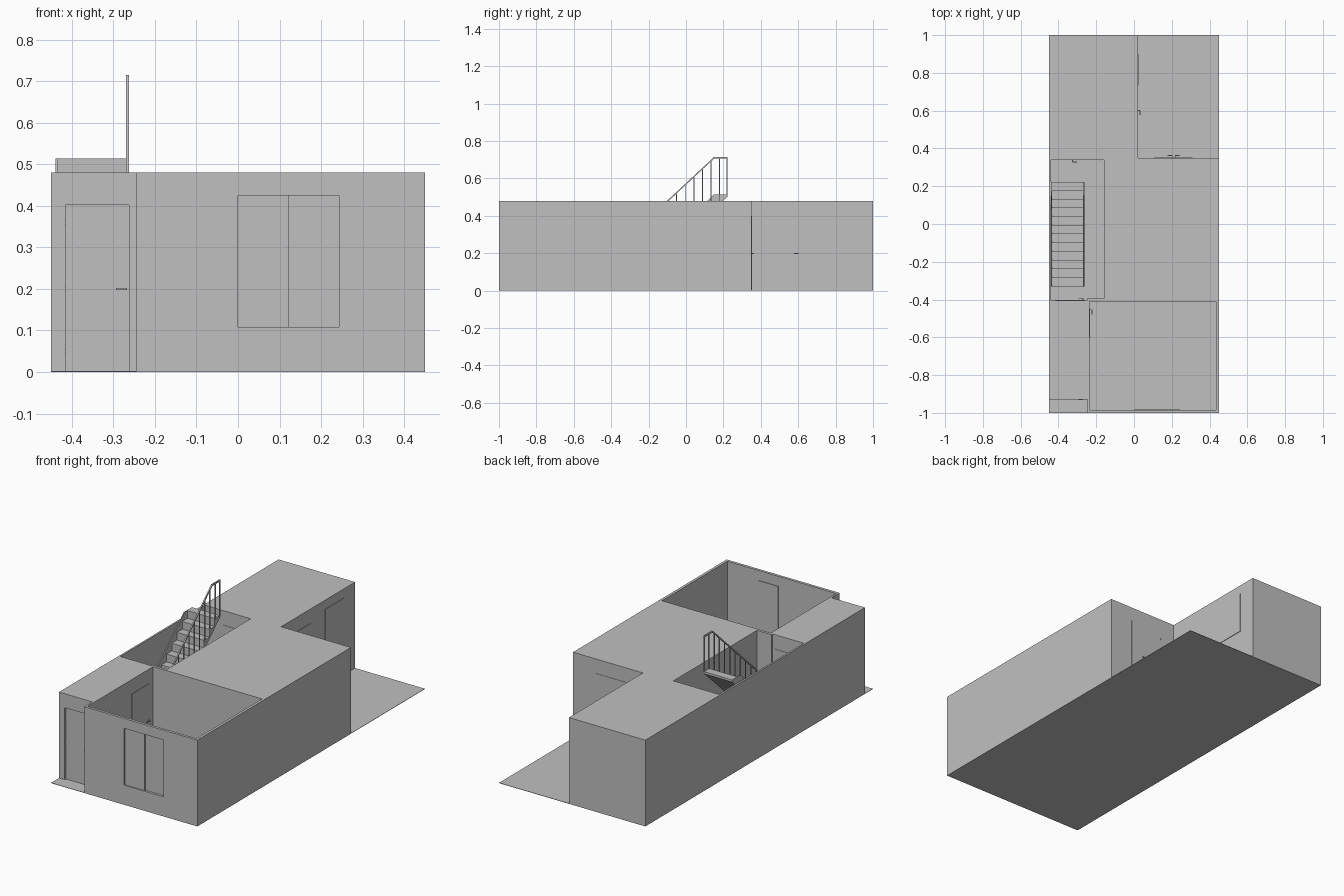
import bpy, bmesh, math
from mathutils import Matrix, Vector

if "Cube" in bpy.data.objects:
    bpy.data.objects.remove(bpy.data.objects["Cube"])

grey = bpy.data.materials.new("plain grey")
grey.use_nodes = True
grey.diffuse_color = (0.53, 0.53, 0.53, 1)
grey.node_tree.nodes["Principled BSDF"].inputs["Base Color"].default_value = (0.53, 0.53, 0.53, 1)

ROOF, FLOOR = 0.48, 0.002


def finish(name, bm):
    bmesh.ops.recalc_face_normals(bm, faces=bm.faces)
    mesh = bpy.data.meshes.new(name)
    bm.to_mesh(mesh)
    bm.free()
    mesh.materials.append(grey)
    ob = bpy.data.objects.new(name, mesh)
    bpy.context.collection.objects.link(ob)
    return ob


def add_box(bm, x, y, z):
    """Box between the (low, high) pairs x, y, z."""
    spans = (x, y, z)
    size = Matrix.Diagonal([b - a for a, b in spans] + [1])
    mid = Matrix.Translation([(a + b) / 2 for a, b in spans])
    bmesh.ops.create_cube(bm, size=1, matrix=mid @ size)


def box(name, x, y, z):
    bm = bmesh.new()
    add_box(bm, x, y, z)
    return finish(name, bm)


def side_profile(name, points, x0, x1):
    """Outline in y, z pushed from x0 to x1."""
    bm = bmesh.new()
    face = bm.faces.new([bm.verts.new((x0, y, z)) for y, z in points])
    out = bmesh.ops.extrude_face_region(bm, geom=[face])["geom"]
    bmesh.ops.translate(bm, vec=(x1 - x0, 0, 0),
                        verts=[v for v in out if isinstance(v, bmesh.types.BMVert)])
    return finish(name, bm)


def cut(target, x, y, z):
    cutter = box("cutter", x, y, z)
    cutter.hide_render = True
    mod = target.modifiers.new("cut", 'BOOLEAN')
    mod.operation, mod.solver, mod.object = 'DIFFERENCE', 'EXACT', cutter
    bpy.context.view_layer.objects.active = target
    bpy.ops.object.modifier_apply(modifier=mod.name)
    bpy.data.objects.remove(cutter)


# Ground plate and main block
box("ground", (-0.45, 0.45), (-1, 1), (0, FLOOR))
house = box("house_walls", (-0.45, 0.45), (-1, 1), (FLOOR / 2, ROOF))

# Open spaces: patio, porch, front room, stairwell
deep = (-0.1, 1)
cut(house, (0.02, 1), (0.35, 2), deep)
cut(house, (-1, -0.245), (-2, -0.93), deep)
cut(house, (-0.235, 0.435), (-0.985, -0.41), deep)
cut(house, (-0.44, -0.16), (-0.395, 0.34), deep)
cut(house, (-0.44, -0.25), (-0.405, -0.3), deep)

# Front window opening and front door recess
WX, WZ = (0, 0.243), (0.105, 0.425)
cut(house, WX, (-1.1, -0.9), WZ)
cut(house, (-0.415, -0.262), (-1.1, -0.918), (-0.1, 0.402))

# Sliding window: two offset panes and a sill
middle = sum(WX) / 2
box("window_pane_right", (WX[0], middle), (-0.993, -0.987), WZ)
box("window_pane_left", (middle, WX[1]), (-0.987, -0.981), WZ)
box("window_sill", WX, (-1, -0.981), (WZ[0], WZ[0] + 0.004))


def door(name, place, turn, handle_side, width=0.153):
    """Leaf, lever and hinges; faces -y before turning."""
    bm = bmesh.new()
    half = width / 2
    add_box(bm, (-half, half), (-0.002, 0.001), (FLOOR, 0.4))
    hx = handle_side * (half - 0.008)
    lever = sorted((hx, hx - handle_side * 0.024))
    add_box(bm, lever, (-0.014, -0.01), (0.197, 0.202))
    add_box(bm, (hx - 0.002, hx + 0.002), (-0.012, 0), (0.197, 0.202))
    for z in (0.05, 0.2, 0.36):
        add_box(bm, (-handle_side * half - 0.001, -handle_side * half + 0.001),
                (-0.004, 0), (z - 0.006, z + 0.006))
    ob = finish(name, bm)
    ob.matrix_world = Matrix.Translation((*place, 0)) @ Matrix.Rotation(math.radians(turn), 4, 'Z')


door("front_door", (-0.338, -0.918), 0, 1)
door("stairwell_back_door", (-0.257, 0.34), 0, -1)
door("stairwell_front_door", (-0.338, -0.405), 180, -1)
door("front_room_door", (-0.235, -0.523), 90, 1)
door("patio_side_door", (0.02, 0.532), 90, 1)
door("patio_double_door_left", (0.26, 0.35), 180, 1, 0.1)
door("patio_double_door_right", (0.16, 0.35), 180, -1, 0.1)
box("patio_window", (0.019, 0.023), (0.735, 0.9), (0.2, 0.43))

# Staircase: sawtooth flight with sloping underside
STEPS, START, RUN, RISE = 12, -0.33, 0.046, 0.0429
END = START + STEPS * RUN
TOP = STEPS * RISE
flight = [(START, FLOOR)]
for i in range(STEPS):
    flight += [(START + i * RUN, (i + 1) * RISE), (START + (i + 1) * RUN, (i + 1) * RISE)]
flight += [(END, TOP - 0.012), (START + 0.012, FLOOR)]
side_profile("stair_flight", flight, -0.434, -0.267)

# Stringer against the wall
side_profile("stair_stringer",
             [(START, FLOOR), (START, 0.066), (0.15, TOP), (END, TOP),
              (END, TOP - 0.012), (START + 0.012, FLOOR)], -0.439, -0.434)

# Railing: sloped handrail with a level end, one baluster per step
RAIL, BEND = 0.715, 0.15
SLOPE = RISE / RUN


def rail_height(y):
    return RAIL - max(0, BEND - y) * SLOPE


line = [(START, rail_height(START)), (BEND, RAIL), (END, RAIL)]
side_profile("handrail", line + [(y, z - 0.009) for y, z in reversed(line)], -0.27, -0.263)
bm = bmesh.new()
for i in range(STEPS):
    y = START + i * RUN + 0.004
    add_box(bm, (-0.269, -0.264), (y - 0.0025, y + 0.0025),
            ((i + 1) * RISE - 0.006, rail_height(y) - 0.004))
add_box(bm, (-0.269, -0.264), (END - 0.006, END), (TOP - 0.006, RAIL - 0.004))
finish("balusters", bm)
